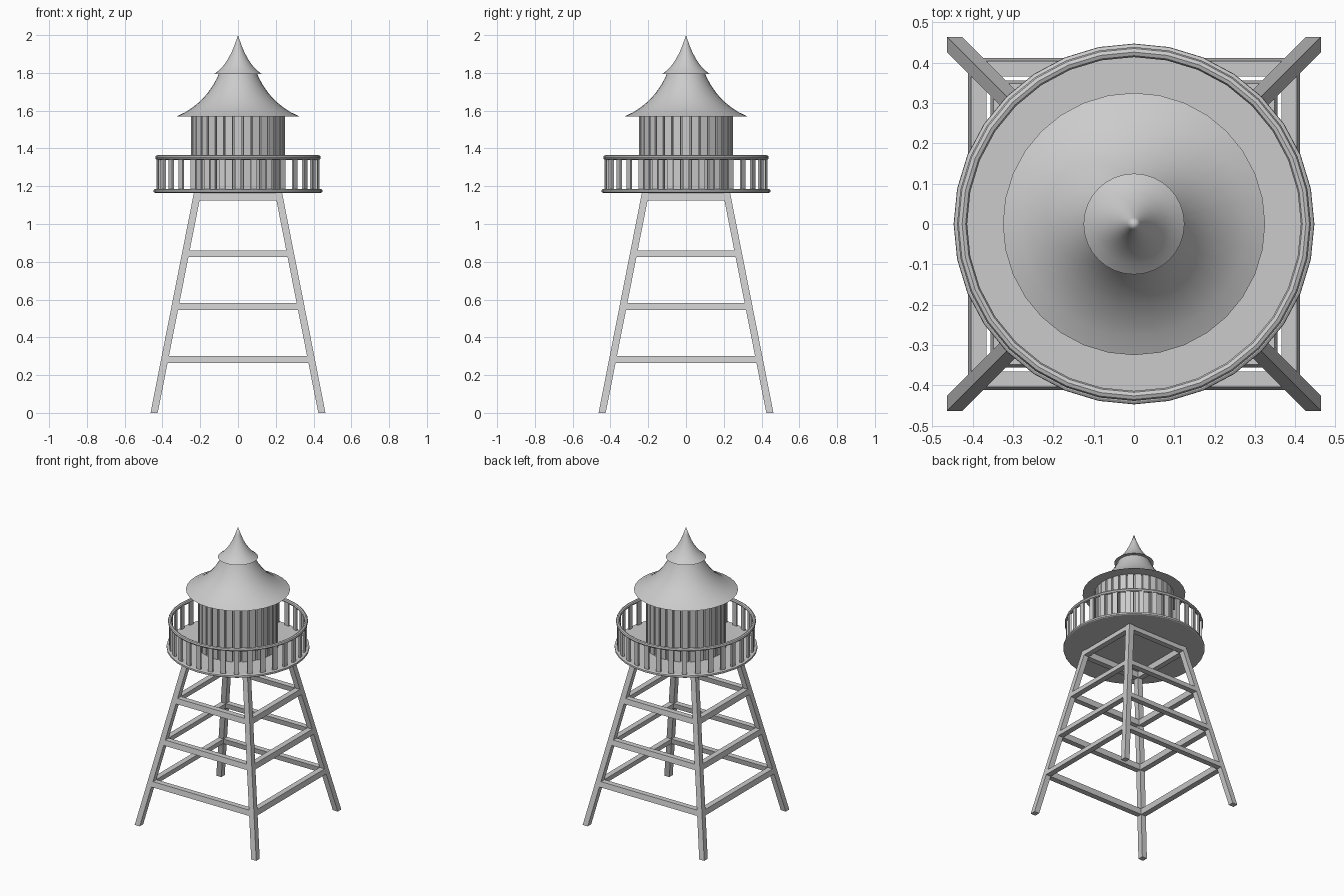
import bpy, bmesh, math
from mathutils import Matrix, Vector

if "Cube" in bpy.data.objects:
    bpy.data.objects.remove(bpy.data.objects["Cube"])

SIDES = 32
SLOPE = 0.197      # inward lean of the legs per unit of height
FOOT = 0.463       # outer corner of a leg at the ground
THICK = 0.038      # leg and beam thickness


def finish(name, bm, smooth=False):
    bmesh.ops.recalc_face_normals(bm, faces=bm.faces)
    mesh = bpy.data.meshes.new(name)
    bm.to_mesh(mesh)
    bm.free()
    ob = bpy.data.objects.new(name, mesh)
    bpy.context.collection.objects.link(ob)
    if smooth:
        bpy.ops.object.select_all(action='DESELECT')
        ob.select_set(True)
        bpy.context.view_layer.objects.active = ob
        bpy.ops.object.shade_smooth_by_angle(angle=math.radians(30))
    return ob


def lathe(name, profile, closed=False, smooth=True):
    """Revolve (radius, z) points around the z axis."""
    bm = bmesh.new()
    vs = [bm.verts.new((r, 0, z)) for r, z in profile]
    pairs = list(zip(vs, vs[1:])) + ([(vs[-1], vs[0])] if closed else [])
    edges = [bm.edges.new(p) for p in pairs]
    bmesh.ops.spin(bm, geom=vs + edges, axis=(0, 0, 1), cent=(0, 0, 0),
                   angle=math.tau, steps=SIDES, use_duplicate=False)
    bmesh.ops.remove_doubles(bm, verts=bm.verts, dist=1e-5)
    return finish(name, bm, smooth)


def ring_of_boxes(name, count, radius, size, z, turn=0.0):
    bm = bmesh.new()
    for i in range(count):
        rot = Matrix.Rotation(math.tau * (i + turn) / count, 4, 'Z')
        bmesh.ops.create_cube(bm, size=1, matrix=rot
                              @ Matrix.Translation((radius, 0, z))
                              @ Matrix.Diagonal((*size, 1)))
    return finish(name, bm)


def prism(name, bottom, top, quarter):
    """Join two quads, turned by quarter turns about z."""
    bm = bmesh.new()
    a = [bm.verts.new(p) for p in bottom]
    b = [bm.verts.new(p) for p in top]
    bm.faces.new(a)
    bm.faces.new(b)
    for i in range(4):
        j = (i + 1) % 4
        bm.faces.new((a[i], a[j], b[j], b[i]))
    bmesh.ops.rotate(bm, verts=bm.verts, cent=(0, 0, 0),
                     matrix=Matrix.Rotation(quarter * math.pi / 2, 3, 'Z'))
    return finish(name, bm)


def outer(z):
    return FOOT - SLOPE * z


def leg_square(z):
    o, i = outer(z), outer(z) - THICK
    return [(i, i, z), (o, i, z), (o, o, z), (i, o, z)]


def beam_strip(z):
    o, i = outer(z), outer(z) - THICK
    return [(-i, -o, z), (i, -o, z), (i, -i, z), (-i, -i, z)]


# Splayed legs and cross beams flush with them
for q in range(4):
    prism(f"leg_{q + 1}", leg_square(0), leg_square(1.168), q)
    for level, z in enumerate((0.265, 0.545, 0.825, 1.125)):
        prism(f"beam_{level + 1}_side_{q + 1}", beam_strip(z), beam_strip(z + 0.036), q)

# Round platform with a softened rim
lathe("platform", [(0, 1.165), (0.44, 1.165), (0.446, 1.169), (0.447, 1.175),
                   (0.446, 1.181), (0.44, 1.185), (0, 1.185)])

# Railing
ring_of_boxes("balusters", 32, 0.425, (0.012, 0.032, 0.165), 1.264)
lathe("handrail", [(0.426 + 0.0125 * math.cos(math.tau * k / 8),
                    1.352 + 0.0125 * math.sin(math.tau * k / 8)) for k in range(8)],
      closed=True)

# Cabin drum clad in upright planks
lathe("cabin_wall", [(0, 1.18), (0.237, 1.18), (0.237, 1.575), (0, 1.575)])
ring_of_boxes("cabin_planks", 32, 0.243, (0.014, 0.039, 0.392), 1.38)

# Two flared roof tiers
lathe("lower_roof", [(0, 1.57), (0.325, 1.57), (0.28, 1.591), (0.24, 1.617),
                     (0.20, 1.65), (0.165, 1.688), (0.135, 1.73),
                     (0.11, 1.775), (0.10, 1.80), (0, 1.80)])
lathe("upper_roof", [(0, 1.794), (0.125, 1.794), (0.10, 1.814), (0.075, 1.841),
                     (0.052, 1.875), (0.033, 1.911), (0.016, 1.953), (0, 2.0)])
